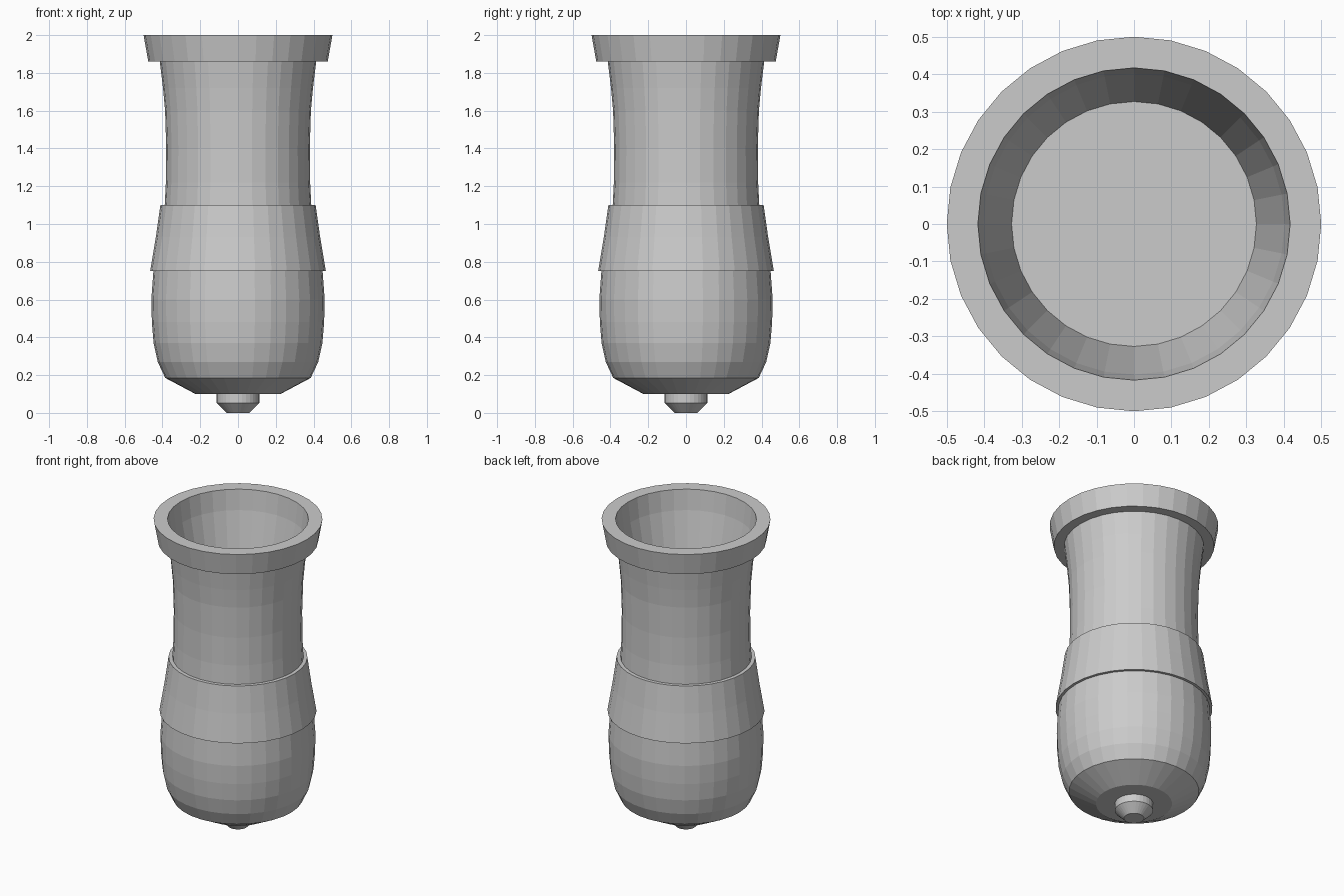
import bpy
import math

cube = bpy.data.objects.get("Cube")
if cube:
    bpy.data.objects.remove(cube, do_unlink=True)

SIDES = 32

grey = bpy.data.materials.new("plain_grey")
grey.use_nodes = True
COLOUR = (0.6, 0.6, 0.6, 1)
grey.diffuse_color = COLOUR
grey.node_tree.nodes["Principled BSDF"].inputs["Base Color"].default_value = COLOUR


def lathe(name, profile, closed=False):
    """Revolve (radius, height) points, listed bottom to top on the outside."""
    verts, faces = [], []
    for r, z in profile:
        for i in range(SIDES):
            a = 2 * math.pi * i / SIDES
            verts.append((r * math.cos(a), r * math.sin(a), z))
    rows = len(profile)
    for k in range(rows if closed else rows - 1):
        low, high = k * SIDES, (k + 1) % rows * SIDES
        for i in range(SIDES):
            j = (i + 1) % SIDES
            faces.append((low + i, low + j, high + j, high + i))
    if not closed:
        # Cap both ends
        faces.append(tuple(reversed(range(SIDES))))
        faces.append(tuple(range((rows - 1) * SIDES, rows * SIDES)))
    mesh = bpy.data.meshes.new(name)
    mesh.from_pydata(verts, [], faces)
    mesh.materials.append(grey)
    obj = bpy.data.objects.new(name, mesh)
    bpy.context.collection.objects.link(obj)
    return obj


# Small tapered knob under the base
lathe("bottom_knob", [(0.06, 0), (0.113, 0.052), (0.113, 0.1)])

# Rounded bulb, stepped sleeve, waisted neck, flared collar and hollow mouth
lathe("body", [
    (0.225, 0.1), (0.385, 0.185), (0.425, 0.27), (0.447, 0.37),
    (0.456, 0.48), (0.459, 0.6), (0.448, 0.75),      # bulb
    (0.465, 0.75), (0.435, 0.93), (0.411, 1.1),      # sleeve
    (0.388, 1.1), (0.382, 1.22), (0.38, 1.4),
    (0.386, 1.6), (0.397, 1.72), (0.414, 1.86),      # neck
    (0.475, 1.86), (0.5, 2),                         # collar
    (0.417, 2), (0.402, 1.87), (0.327, 1.5),         # mouth
])
